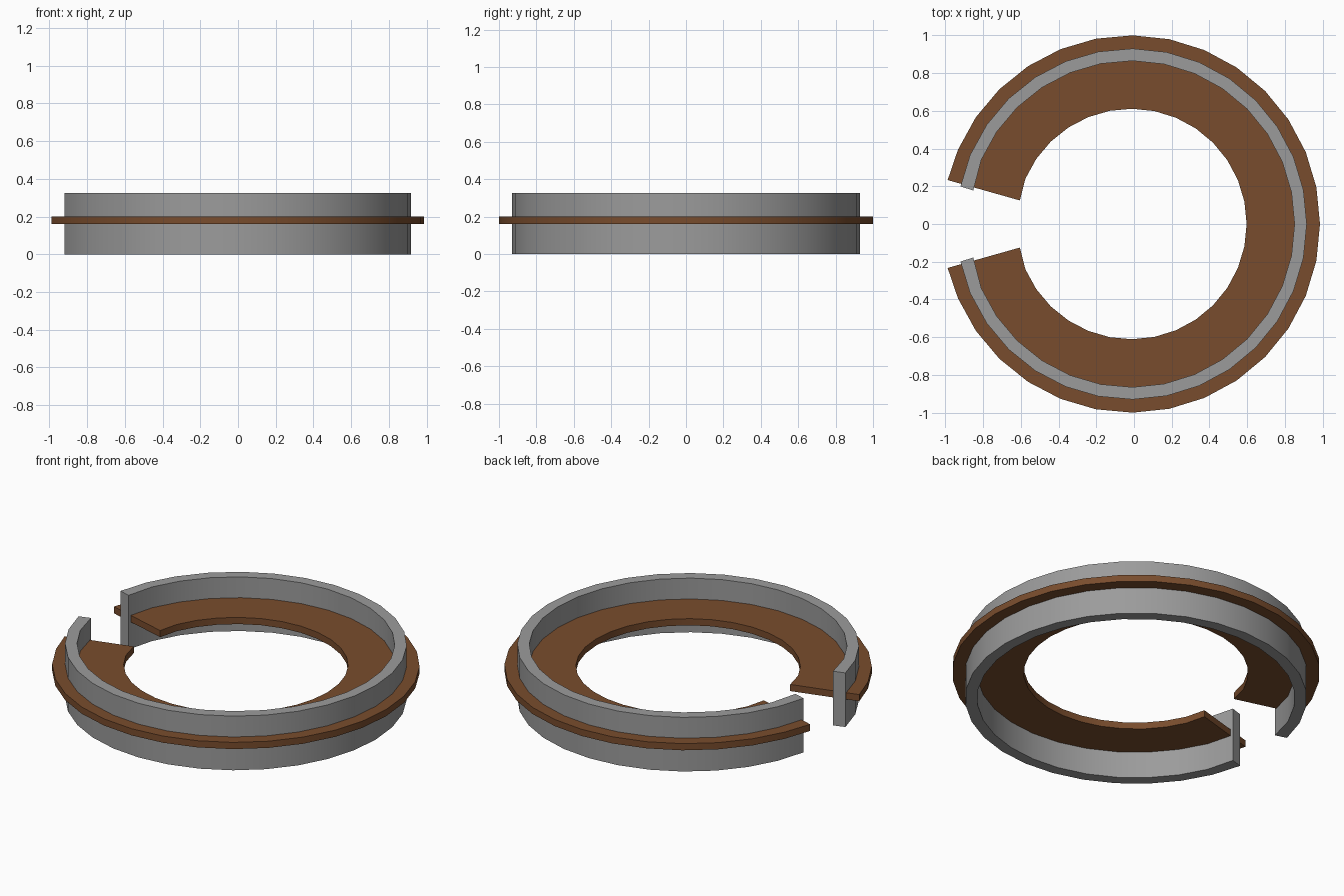
import bpy
import bmesh
from math import cos, sin, radians

cube = bpy.data.objects.get("Cube")
if cube:
    bpy.data.objects.remove(cube, do_unlink=True)

CENTRE_X = -0.014
SEGMENTS = 30
END_ANGLE = radians(168)


def make_material(name, rgb):
    mat = bpy.data.materials.new(name)
    mat.use_nodes = True
    mat.diffuse_color = (*rgb, 1)
    mat.node_tree.nodes["Principled BSDF"].inputs["Base Color"].default_value = (*rgb, 1)
    return mat


def arc(radius, end):
    """Open ring outline; both ends sit on a given slanted cut."""
    pts = []
    for i in range(SEGMENTS + 1):
        a = END_ANGLE * (2 * i / SEGMENTS - 1)
        pts.append((radius * cos(a), radius * sin(a)))
    pts[0] = (end[0], -end[1])
    pts[-1] = end
    return pts


def open_ring(name, inner, outer, bottom, top, mat):
    bm = bmesh.new()
    sections = []
    for p, q in zip(inner, outer):
        corners = [(p, bottom), (q, bottom), (q, top), (p, top)]
        sections.append([bm.verts.new((x + CENTRE_X, y, z)) for (x, y), z in corners])
    for a, b in zip(sections, sections[1:]):
        for k in range(4):
            n = (k + 1) % 4
            bm.faces.new((a[k], a[n], b[n], b[k]))
    # Flat end caps at the gap
    bm.faces.new(sections[0])
    bm.faces.new(sections[-1])
    bmesh.ops.recalc_face_normals(bm, faces=bm.faces)
    mesh = bpy.data.meshes.new(name)
    bm.to_mesh(mesh)
    bm.free()
    mesh.materials.append(mat)
    obj = bpy.data.objects.new(name, mesh)
    bpy.context.collection.objects.link(obj)
    bpy.ops.object.select_all(action="DESELECT")
    obj.select_set(True)
    bpy.context.view_layer.objects.active = obj
    bpy.ops.object.shade_smooth_by_angle(angle=radians(30))
    return obj


brown = make_material("brown", (0.19, 0.073, 0.026))
grey = make_material("grey", (0.33, 0.33, 0.33))

# Flat walkway with a slanted cut at the gap
open_ring("floor_ring", arc(0.611, (-0.591, 0.125)), arc(1.0, (-0.974, 0.233)),
          0.16, 0.20, brown)

# Upright wall passing through the walkway
open_ring("wall_ring", arc(0.865, (-0.838, 0.178)), arc(0.93, (-0.906, 0.199)),
          0.0, 0.325, grey)
